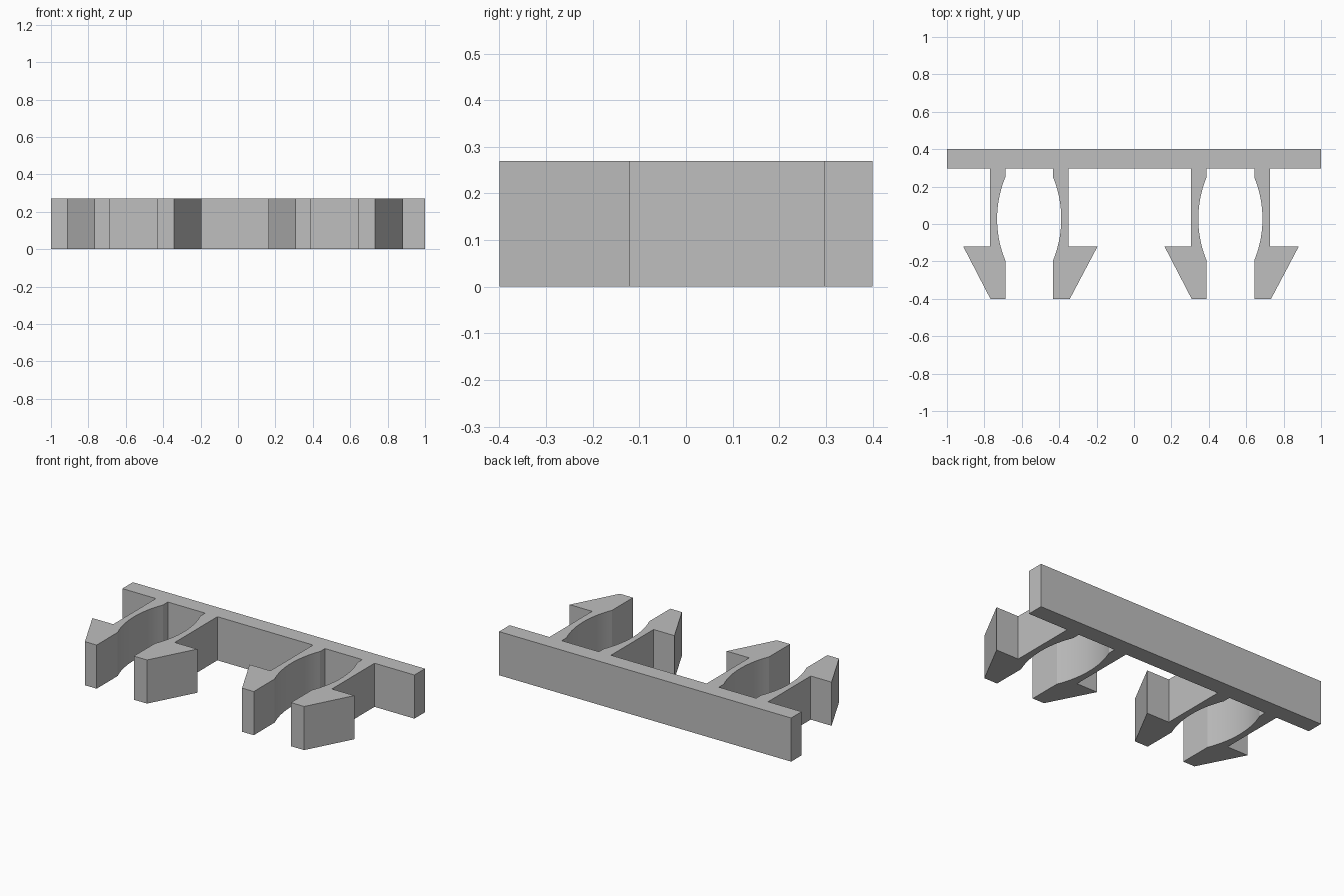
import bpy
import bmesh
import math

if "Cube" in bpy.data.objects:
    bpy.data.objects.remove(bpy.data.objects["Cube"])

HEIGHT = 0.27
BAR_BACK, BAR_FRONT = 0.4, 0.297
TIP_Y, BARB_Y = -0.4, -0.12
ARC_LOW, ARC_HIGH, ARC_DEPTH = -0.195, 0.25, 0.044
ARC_STEPS = 18


def arc_points(x, side):
    """Shallow round hollow in the inner wall of an arm, from low to high y."""
    half = (ARC_HIGH - ARC_LOW) / 2
    radius = (half ** 2 + ARC_DEPTH ** 2) / (2 * ARC_DEPTH)
    mid = (ARC_HIGH + ARC_LOW) / 2
    sweep = math.asin(half / radius)
    points = []
    for i in range(ARC_STEPS + 1):
        a = sweep * (2 * i / ARC_STEPS - 1)
        depth = radius * math.cos(a) - (radius - ARC_DEPTH)
        points.append((x + side * depth, mid + radius * math.sin(a)))
    return points


def arm_points(inner, side, thick, tip, barb):
    """Barbed snap arm, from its outer root round to its inner root."""
    return [
        (inner + side * thick, BAR_FRONT),
        (inner + side * thick, BARB_Y),
        (inner + side * barb, BARB_Y),
        (inner + side * tip, TIP_Y),
        (inner, TIP_Y),
        *arc_points(inner, side),
        (inner, BAR_FRONT),
    ]


# Outline of the back bar with two pairs of snap arms
outline = [(-1, BAR_BACK), (-1, BAR_FRONT)]
for left_inner, right_inner in ((-0.688, -0.433), (0.388, 0.643)):
    outline += arm_points(left_inner, -1, 0.082, 0.08, 0.225)
    outline += reversed(arm_points(right_inner, 1, 0.084, 0.09, 0.238))
outline += [(1, BAR_FRONT), (1, BAR_BACK)]

# Extrude the outline to a solid
bm = bmesh.new()
base = bm.faces.new([bm.verts.new((x, y, 0)) for x, y in outline])
result = bmesh.ops.extrude_face_region(bm, geom=[base], use_keep_orig=True)
top = [v for v in result["geom"] if isinstance(v, bmesh.types.BMVert)]
bmesh.ops.translate(bm, verts=top, vec=(0, 0, HEIGHT))
bmesh.ops.recalc_face_normals(bm, faces=bm.faces[:])
mesh = bpy.data.meshes.new("double_clip_bracket")
bm.to_mesh(mesh)
bm.free()
bracket = bpy.data.objects.new("double_clip_bracket", mesh)
bpy.context.collection.objects.link(bracket)

# Plain grey plastic
grey = bpy.data.materials.new("grey_plastic")
grey.use_nodes = True
colour = (0.52, 0.52, 0.52, 1)
grey.diffuse_color = colour
grey.node_tree.nodes["Principled BSDF"].inputs["Base Color"].default_value = colour
mesh.materials.append(grey)

# Smooth the hollows, keep the corners crisp
bpy.ops.object.select_all(action="DESELECT")
bracket.select_set(True)
bpy.context.view_layer.objects.active = bracket
bpy.ops.object.shade_smooth_by_angle(angle=math.radians(15))
